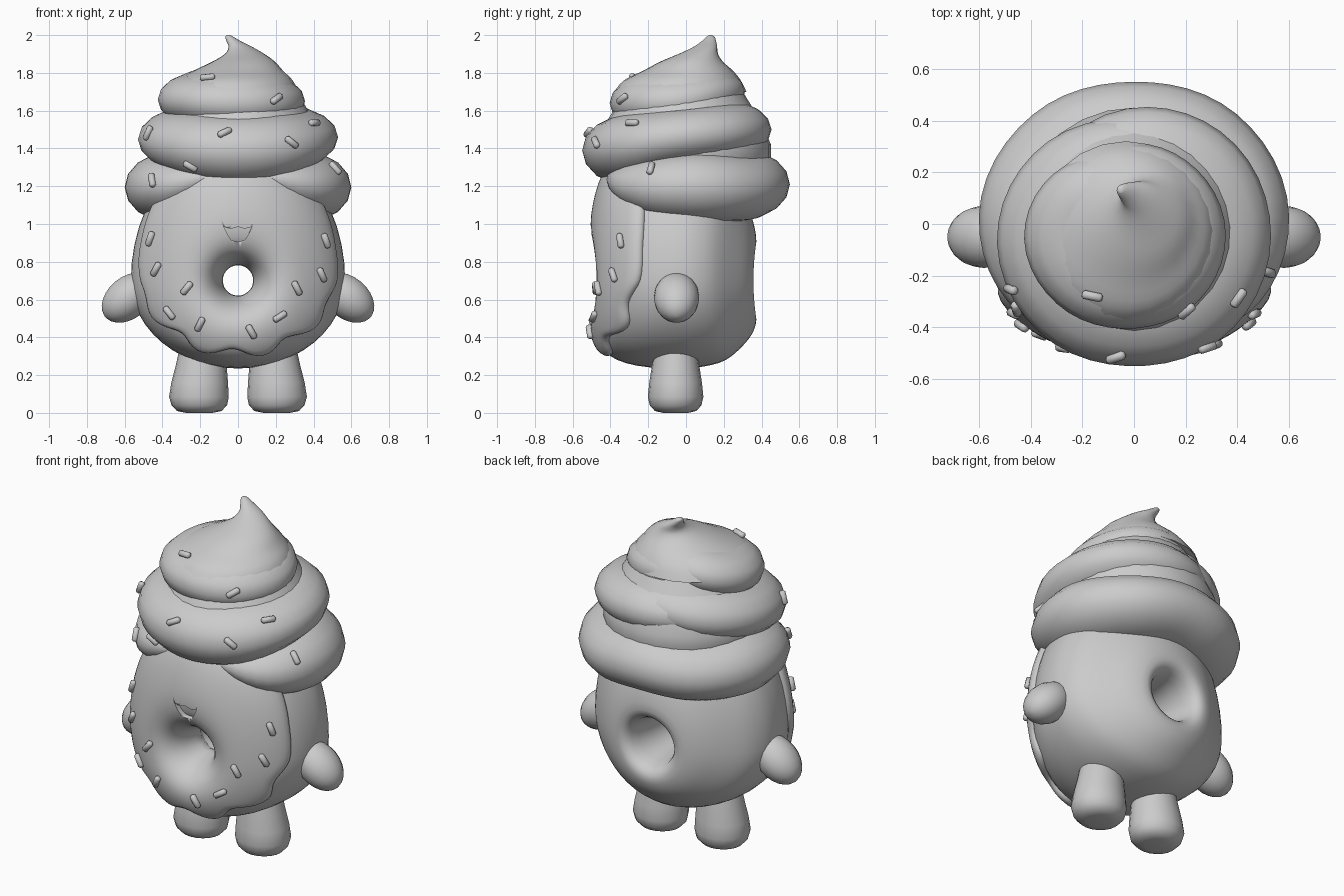
import bpy, bmesh
from math import sin, cos, pi, radians, sqrt
from mathutils import Vector, Matrix
from mathutils.bvhtree import BVHTree

if "Cube" in bpy.data.objects:
    bpy.data.objects.remove(bpy.data.objects["Cube"], do_unlink=True)

grey = bpy.data.materials.new("plain_grey")
grey.use_nodes = True
grey.diffuse_color = (0.6, 0.6, 0.6, 1)
grey.node_tree.nodes["Principled BSDF"].inputs["Base Color"].default_value = grey.diffuse_color

targets = []  # surfaces that sprinkles can sit on


def spline(keys, u, closed=False):
    """Catmull-Rom value through a list of tuples."""
    n = len(keys)
    i = int(u // 1) if closed else min(int(u), n - 2)
    f = u - i
    get = lambda k: keys[k % n] if closed else keys[max(0, min(n - 1, k))]
    quads = zip(get(i - 1), get(i), get(i + 1), get(i + 2))
    return [b + f * (c - a) / 2 + f * f * (a - 2.5 * b + 2 * c - d / 2)
            + f ** 3 * (1.5 * (b - c) + (d - a) / 2) for a, b, c, d in quads]


def loft(name, rings, wrap=False, sittable=False, angle=50):
    """Skin a list of closed rings; ends are capped unless wrapped."""
    bm = bmesh.new()
    rows = [[bm.verts.new(p) for p in ring] for ring in rings]
    n = len(rows[0])
    pairs = list(zip(rows, rows[1:])) + ([(rows[-1], rows[0])] if wrap else [])
    for a, b in pairs:
        for i in range(n):
            j = (i + 1) % n
            bm.faces.new((a[i], a[j], b[j], b[i]))
    if not wrap:
        bm.faces.new(rows[0])
        bm.faces.new(rows[-1])
    bmesh.ops.recalc_face_normals(bm, faces=bm.faces)
    if sittable:
        targets.append(BVHTree.FromBMesh(bm))
    mesh = bpy.data.meshes.new(name)
    bm.to_mesh(mesh)
    bm.free()
    mesh.materials.append(grey)
    ob = bpy.data.objects.new(name, mesh)
    bpy.context.collection.objects.link(ob)
    bpy.ops.object.select_all(action="DESELECT")
    ob.select_set(True)
    bpy.context.view_layer.objects.active = ob
    bpy.ops.object.shade_smooth_by_angle(angle=radians(angle))
    return ob


def circle(x, y, z, r, n=20, squash=1):
    return [(x + r * cos(2 * pi * i / n), y + squash * r * sin(2 * pi * i / n), z)
            for i in range(n)]


# Ring-shaped body: profile of (radius, y) turned around the y axis, rounded off to the sides
PROFILE = [(.1, -.05), (.11, -.25), (.15, -.39), (.22, -.465), (.31, -.465), (.4, -.4),
           (.45, -.26), (.465, -.06), (.455, .09), (.42, .21), (.34, .305), (.26, .36),
           (.18, .365), (.13, .27)]


def ring_point(t, u, off=0):
    def at(t, u):
        r, y = spline(PROFILE, u, True)
        w = max(0, min(1, (r - .2) / .265))
        tall = 1 + .6 * w if sin(t) > 0 else 1
        x = r * (1 + .22 * w) * cos(t)
        return Vector((x, y * (1 - x * x), .7 + r * tall * sin(t)))
    p, e = at(t, u), .02
    if off:
        normal = (at(t, u + e) - at(t, u - e)).cross(at(t + e, u) - at(t - e, u))
        p += normal.normalized() * off
    return p


def turns(n):
    return [2 * pi * i / n for i in range(n)]


STEPS = len(PROFILE) * 3
loft("body", [[ring_point(t, k / 3) for t in turns(48)] for k in range(STEPS)], wrap=True)


# Icing on the front with a wavy drip edge
def drip_edge(t):
    low = max(0, min(1, .35 - sin(t)))
    return 5.5 + .75 * sin(t) + .26 * low * sin(9 * t + .6)


def icing_ring(v, off):
    return [ring_point(t, .7 + (drip_edge(t) - .7) * v, off) for t in turns(108)]


def icing_height(v):
    end = max(0, abs(v - .5) - .42) / .08
    return .03 * sqrt(max(0, 1 - end * end)) + .001


outer = [k / 20 for k in range(19)] + [.94, .97, .99, 1]
rings = [icing_ring(v, icing_height(v)) for v in outer]
rings += [icing_ring(k / 10, -.02) for k in range(10, -1, -1)]
icing = loft("front_icing", rings, wrap=True, sittable=True)

# Small mouth cut into the icing above the hole
half = [(0, .905), (.035, .915), (.055, .945), (.075, .985), (.035, .975), (0, .985)]
outline = half + [(-x, z) for x, z in half[-2:0:-1]]
cutter = loft("mouth_cutter", [[(x, y, z) for x, z in outline] for y in (-.6, -.45)])
cutter.hide_render = True
cutter.hide_set(True)
cut = icing.modifiers.new("mouth", "BOOLEAN")
cut.operation, cut.solver, cut.object = "DIFFERENCE", "EXACT", cutter


# Whipped topping: coils given by (degrees, outer radius, height, half thickness)
def coil(name, cx, cy, width, keys, steps=48, n=16):
    rings = []
    for s in range(steps + 1):
        deg, r, z, h = spline(keys, s / steps * (len(keys) - 1))
        c, q = cos(radians(deg)), sin(radians(deg))
        w = min(width, h * 1.6)
        ring = []
        for a in turns(n):
            d = r - w + w * cos(a)
            ring.append((cx + d * c, cy + d * q, z + h * sin(a)))
        rings.append(ring)
    return loft(name, rings, sittable=True)


coil("bottom_coil", 0, .03, .24,
     [(-72, .47, 1.25, .04), (-40, .58, 1.2, .15), (0, .6, 1.195, .185), (45, .56, 1.19, .18),
      (90, .52, 1.21, .18), (135, .555, 1.19, .18), (180, .6, 1.195, .185), (220, .58, 1.2, .15),
      (252, .47, 1.25, .04)])
coil("middle_coil", 0, -.05, .26,
     [(140, .44, 1.49, .08), (90, .5, 1.5, .15), (45, .53, 1.49, .15), (0, .53, 1.46, .15),
      (-45, .52, 1.41, .18), (-90, .5, 1.39, .19), (-135, .52, 1.41, .18), (-180, .53, 1.45, .16),
      (-225, .5, 1.49, .16), (-270, .45, 1.54, .12)])
coil("upper_coil", -.03, -.04, .24,
     [(130, .3, 1.67, .08), (90, .35, 1.7, .13), (45, .37, 1.69, .13), (0, .385, 1.65, .14),
      (-45, .38, 1.64, .15), (-90, .365, 1.64, .15), (-135, .38, 1.65, .14),
      (-180, .395, 1.66, .14), (-225, .36, 1.7, .13), (-270, .29, 1.74, .1)])

# Filling inside the coils, and the curled tip
loft("topping_core", [circle(0, -.01, z, r, 28) for z, r in
                      ((1.1, .38), (1.25, .42), (1.32, .46), (1.42, .46), (1.56, .4),
                       (1.62, .36), (1.75, .28))])
TIP = [(-.03, -.03, 1.7, .35), (-.02, -.02, 1.76, .31), (0, .01, 1.81, .24), (.03, .03, 1.86, .165),
       (.035, .065, 1.9, .105), (.015, .1, 1.935, .065), (-.02, .12, 1.965, .04),
       (-.045, .13, 1.99, .022), (-.05, .13, 2, .008)]
loft("curled_tip", [circle(*spline(TIP, k / 3), 24) for k in range(len(TIP) * 3 - 2)], sittable=True)

# Arms and legs on both sides
for side, word in ((1, "left"), (-1, "right")):
    turn = Matrix.Translation((side * .58, -.05, .61)) @ Matrix.Rotation(side * radians(40), 4, "Y")
    angles = [pi * (k + .3) / 12.6 for k in range(13)]
    loft(word + "_arm", [[turn @ Vector((-.16 * cos(a) * side, .12 * sin(a) * cos(b), .112 * sin(a) * sin(b)))
                          for b in turns(18)] for a in angles])
    loft(word + "_leg", [circle(side * x, -.055, z, r, 20, .93) for x, z, r in
                         ((.205, 0, .07), (.205, .01, .118), (.205, .04, .147), (.207, .085, .158),
                          (.203, .16, .15), (.195, .25, .135), (.19, .34, .12), (.19, .42, .1))])

# Sprinkles: (x, z, tilt in degrees), dropped onto the front surfaces
SPRINKLES = [(-.46, .92, 60), (-.43, .76, 50), (-.27, .66, 50), (-.36, .53, -45), (-.2, .47, 60),
             (.07, .43, -60), (.22, .51, 30), (.31, .66, -60), (.44, .73, -55), (.46, .91, -60),
             (-.16, 1.77, -15), (.2, 1.66, 35), (-.47, 1.48, 50), (-.07, 1.48, 40), (.4, 1.53, 40),
             (.28, 1.43, -30), (-.25, 1.31, -30), (-.45, 1.23, -60), (.51, 1.29, -75)]
for i, (x, z, tilt) in enumerate(SPRINKLES):
    hits = [t.ray_cast(Vector((x, -2, z)), Vector((0, 1, 0))) for t in targets]
    hits = [h for h in hits if h[0] is not None]
    if not hits:
        continue
    spot, normal = min(hits, key=lambda h: h[3])[:2]
    if normal.y > 0:
        normal = -normal
    along = Vector((cos(radians(tilt)), 0, sin(radians(tilt))))
    along = (along - normal * along.dot(normal)).normalized()
    across = normal.cross(along)
    centre = spot + normal * .008
    loft("sprinkle_%d" % (i + 1),
         [[centre + along * d + (across * cos(a) + normal * sin(a)) * r for a in turns(8)]
          for d, r in ((-.04, .009), (-.032, .018), (.032, .018), (.04, .009))])
